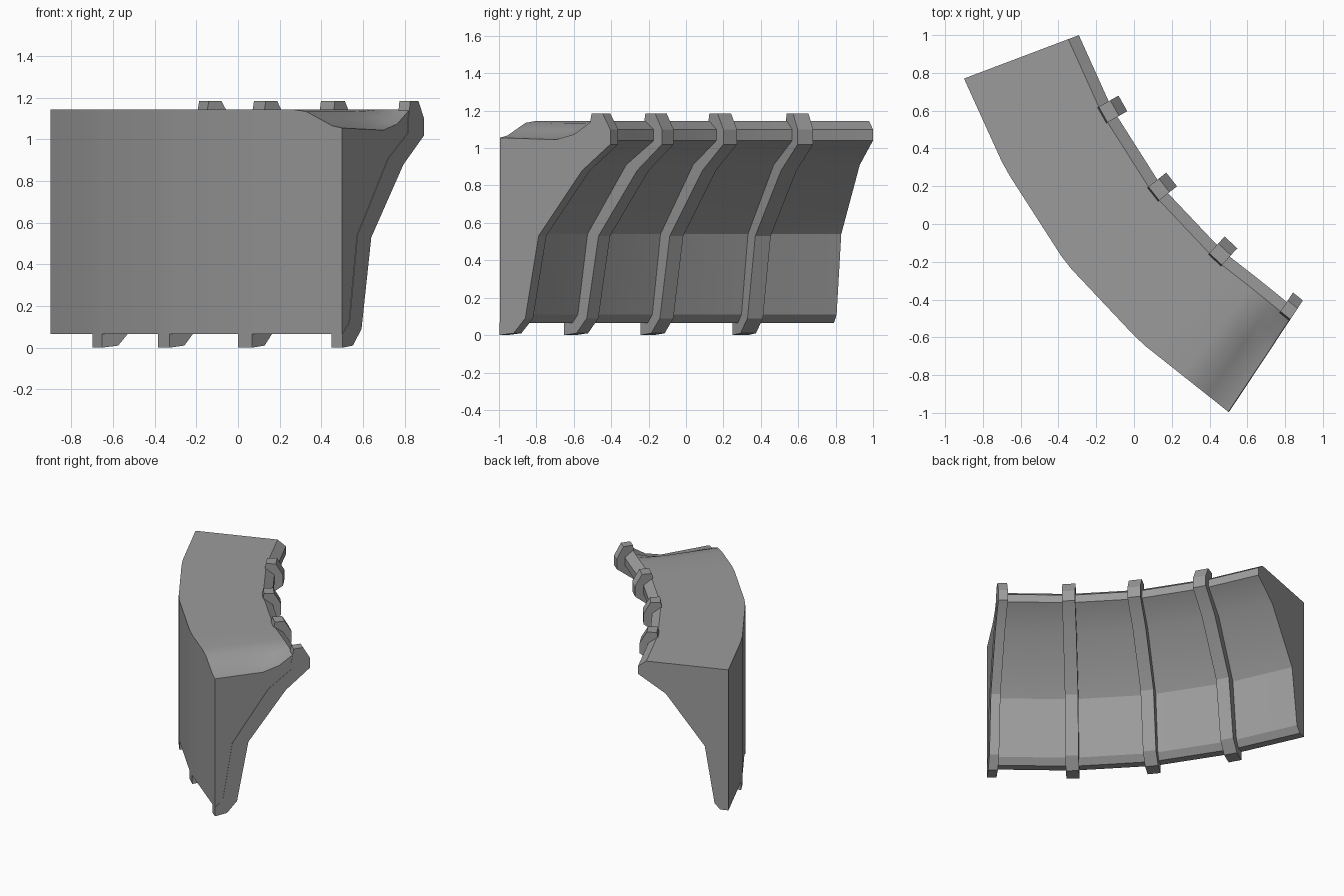
import bpy, bmesh, math
from mathutils import Vector

cube = bpy.data.objects.get("Cube")
if cube:
    bpy.data.objects.remove(cube, do_unlink=True)

grey = bpy.data.materials.new("plain_grey")
grey.use_nodes = True
colour = (0.33, 0.33, 0.33, 1)
grey.diffuse_color = colour
grey.node_tree.nodes["Principled BSDF"].inputs["Base Color"].default_value = colour


def loft(name, rings):
    """Skin closed rings of equal length and cap both ends."""
    bm = bmesh.new()
    loops = [[bm.verts.new(p) for p in ring] for ring in rings]
    for a, b in zip(loops, loops[1:]):
        for i in range(len(a)):
            j = (i + 1) % len(a)
            bm.faces.new((a[i], a[j], b[j], b[i]))
    bm.faces.new(loops[0])
    bm.faces.new(loops[-1])
    bmesh.ops.recalc_face_normals(bm, faces=bm.faces)
    mesh = bpy.data.meshes.new(name)
    bm.to_mesh(mesh)
    bm.free()
    mesh.materials.append(grey)
    obj = bpy.data.objects.new(name, mesh)
    bpy.context.collection.objects.link(obj)
    bpy.ops.object.select_all(action="DESELECT")
    obj.select_set(True)
    bpy.context.view_layer.objects.active = obj
    bpy.ops.object.shade_smooth_by_angle(angle=math.radians(25))
    return obj


def ring(origin, degrees, profile):
    """Place a (depth, height) profile across the wall at a path point."""
    a = math.radians(degrees)
    return [(origin.x + d * math.cos(a), origin.y + d * math.sin(a), z)
            for d, z in profile]


# Outer path: free end, then both edges of each rib
free_end = (Vector((-0.9, 0.77)), 20.7)
rib_edges = [
    (Vector((-0.70, 0.33)), Vector((-0.655, 0.25)), 29.5),
    (Vector((-0.385, -0.17)), Vector((-0.33, -0.24)), 38.5),
    (Vector((0.0, -0.59)), Vector((0.065, -0.65)), 47.5),
    (Vector((0.45, -0.955)), Vector((0.5, -0.995)), 56.5),
]
stations = [free_end]
for start, end, angle in rib_edges:
    stations += [(start, angle), (end, angle)]

# Extra stations let the worn end of the top slope smoothly
p, a = stations[-3]
q, b = stations[-2]
stations[-2:-2] = [(p.lerp(q, t), a + (b - a) * t) for t in (0.5, 0.68, 0.84)]

# Wall body
back = [(0, 0.065), (0.06, 0.065), (0.1, 0.11), (0.17, 0.54),
        (0.45, 0.91), (0.65, 1.04), (0.65, 1.10), (0.59, 1.145)]
dent = [(0.48, 0.07), (0.36, 0.1), (0.18, 0.095), (0, 0.09)]
tip = stations[-1][0]
rings = []
for point, angle in stations:
    t = max(0, 1 - (point - tip).length / 0.28)
    fade = t * t * (3 - 2 * t)
    top = [(d, 1.145 - drop * fade) for d, drop in dent]
    rings.append(ring(point, angle, back + top))
loft("wall_body", rings)

# Raised ribs wrapping the foot, back and upper lip
outer = [(0, 0), (0.09, 0.01), (0.165, 0.09), (0.25, 0.53), (0.53, 0.88),
         (0.71, 1.02), (0.71, 1.10), (0.66, 1.185), (0.59, 1.185)]
inner = [(0.57, 1.08), (0.57, 1.03), (0.4, 0.91), (0.13, 0.54),
         (0.06, 0.12), (0.0, 0.066)]
for n, (start, end, angle) in enumerate(rib_edges, 1):
    step = (end - start).normalized() * 0.003
    loft(f"rib_{n}", [ring(start, angle, outer + inner),
                      ring(end + step, angle, outer + inner)])
